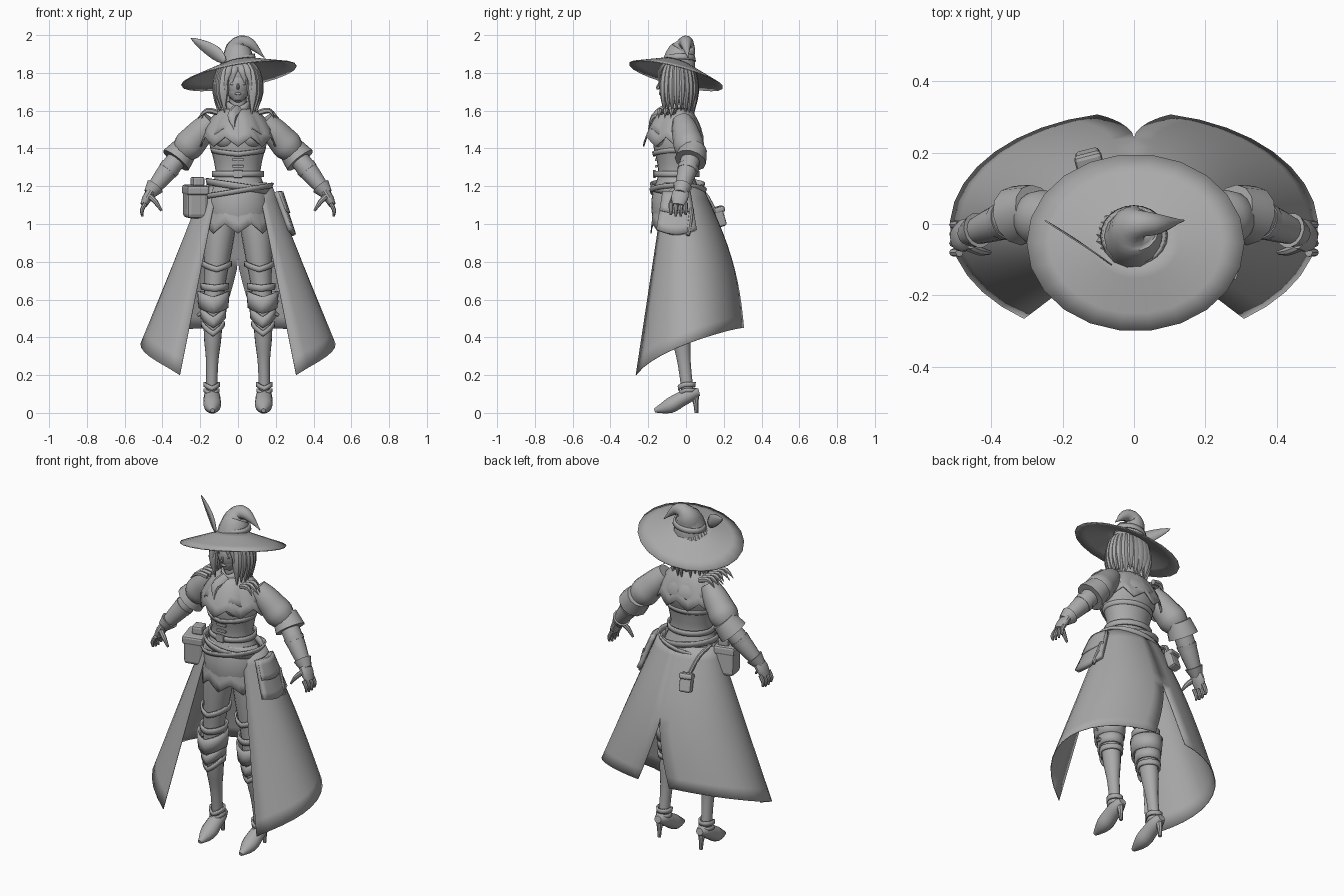
import bpy, math, random
from mathutils import Vector
from math import sin, cos, pi, tau

random.seed(3)
if "Cube" in bpy.data.objects:
    bpy.data.objects.remove(bpy.data.objects["Cube"])

grey = bpy.data.materials.new("plain_grey")
grey.use_nodes = True
grey.diffuse_color = (.4, .4, .4, 1)
grey.node_tree.nodes["Principled BSDF"].inputs["Base Color"].default_value = grey.diffuse_color


def surface(name, shape, across, along, closed=False, caps=False, mirror=False, thick=0):
    """Grid surface from shape(u, v) with u and v running from zero to one; closed wraps u."""
    columns = across if closed else across + 1
    verts = [tuple(shape(i / across, j / along)) for j in range(along + 1) for i in range(columns)]
    faces = [(j * columns + i, j * columns + (i + 1) % columns,
              (j + 1) * columns + (i + 1) % columns, (j + 1) * columns + i)
             for j in range(along) for i in range(across)]
    if caps:
        faces += [tuple(reversed(range(columns))), tuple(range(along * columns, len(verts)))]
    mesh = bpy.data.meshes.new(name)
    mesh.from_pydata(verts, [], faces)
    mesh.materials.append(grey)
    part = bpy.data.objects.new(name, mesh)
    bpy.context.collection.objects.link(part)
    if thick:
        shell = part.modifiers.new("thickness", 'SOLIDIFY')
        shell.thickness, shell.offset = thick, 0
    if mirror:
        part.modifiers.new("mirror", 'MIRROR')
    bpy.ops.object.select_all(action='DESELECT')
    part.select_set(True)
    bpy.context.view_layer.objects.active = part
    bpy.ops.object.shade_smooth_by_angle(angle=math.radians(40))


def spline(points, t):
    """Catmull-Rom sample through a list of vectors or numbers."""
    last = len(points) - 1
    i = min(int(t * last), last - 1)
    k = t * last - i
    a, b, c, d = (points[max(0, min(last, i + step))] for step in (-1, 0, 1, 2))
    return b + (c - a) * (k / 2) + (a * 2 - b * 5 + c * 4 - d) * (k * k / 2) + (b * 3 - a - c * 3 + d) * (k ** 3 / 2)


def limb(name, path, radii, depth=1, sides=14, steps=3, reference=(0, 1, 0), **options):
    """Rounded loft along a path; depth is the thickness relative to the width."""
    path, reference = [Vector(p) for p in path], Vector(reference)

    def shape(u, v):
        tangent = (spline(path, min(1, v + .02)) - spline(path, max(0, v - .02))).normalized()
        front = (reference - tangent * tangent.dot(reference)).normalized()
        width = max(spline(radii, v), .002)
        return spline(path, v) + front.cross(tangent) * cos(u * tau) * width + front * sin(u * tau) * width * depth
    surface(name, shape, sides, (len(path) - 1) * steps, closed=True, caps=True, **options)


def band(name, centre, radius, height, depth=1, flare=1, dip=0, tilt=0, **options):
    """Strap whose front can dip to a point and which can slope sideways."""
    def shape(u, v):
        angle, width = u * tau - pi / 2, radius * (1 + (flare - 1) * v)
        point = max(0, 1 - 5 * min(u, 1 - u))
        return Vector(centre) + Vector((width * cos(angle), width * depth * sin(angle),
                                        height * (v - .5) - dip * point + tilt * cos(angle)))
    surface(name, shape, 24, 2, closed=True, thick=.01, **options)


def ball(name, centre, size, **options):
    def shape(u, v):
        ring = sin(pi * max(.01, min(v, .99)))
        return Vector(centre) + Vector((size[0] * ring * cos(u * tau), size[1] * ring * sin(u * tau), -size[2] * cos(v * pi)))
    surface(name, shape, 18, 12, closed=True, caps=True, **options)


def box(name, centre, size, yaw=0, lean=0, bevel=.012):
    bpy.ops.mesh.primitive_cube_add(size=1, location=centre, rotation=(lean, 0, yaw))
    part = bpy.context.object
    part.name, part.scale = name, size
    bpy.ops.object.transform_apply(location=False, rotation=False)
    part.data.materials.append(grey)
    soft = part.modifiers.new("soft_edges", 'BEVEL')
    soft.width, soft.segments = bevel, 2


def zigzag(u, teeth):
    return abs((u * teeth) % 1 - .5) * 2


# Landmarks of the left limbs, mirrored to the right
shoulder, elbow = Vector((.14, -.02, 1.55)), Vector((.31, .03, 1.36))
wrist, knuckles = Vector((.47, -.03, 1.16)), Vector((.5, -.04, 1.1))
hip, knee, ankle = Vector((.09, -.04, 1.05)), Vector((.13, -.05, .6)), Vector((.14, .01, .1))


def leg_at(z):
    top, bottom = (hip, knee) if z > knee.z else (knee, ankle)
    return top.lerp(bottom, (top.z - z) / (top.z - bottom.z))


# Hat: tilted brim, drooping crown, band and feather
def brim(u, v):
    reach = .2 + .8 * v
    x, y = .305 * reach * cos(u * tau), .248 * reach * sin(u * tau)
    return x + .005, y - .053, 1.785 + x / 6 - y / 4 + .1 * (1 - reach)


surface("hat_brim", brim, 22, 4, closed=True, thick=.006)
limb("hat_crown", [(0, -.04, 1.84), (0, -.03, 1.89), (0, -.01, 1.93), (.02, 0, 1.96), (.07, 0, 1.95), (.14, .01, 1.88)],
     [.092, .08, .064, .04, .028, 0])
band("hat_band", (0, -.033, 1.875), .09, .028, depth=.9, flare=.93, tilt=.012)
quill = [Vector((-.07, -.11, 1.86)), Vector((-.14, -.06, 1.92)), Vector((-.25, .01, 1.985))]


def feather(u, v):
    width = .09 * sin(pi * (.1 + .9 * v))
    return spline(quill, v) + Vector((.5, -.35, .6)) * width * (u - .5)


surface("hat_feather", feather, 2, 10, thick=.004)

# Head and facial features
ball("head", (0, -.065, 1.745), (.07, .082, .1))
limb("jaw", [(0, -.07, 1.74), (0, -.09, 1.685), (0, -.105, 1.65)], [.066, .052, .018])
limb("nose", [(0, -.14, 1.75), (0, -.153, 1.722), (0, -.143, 1.715)], [.004, .008, .005], sides=6)
ball("lips", (0, -.138, 1.69), (.018, .006, .007))
ball("eye", (.027, -.134, 1.742), (.015, .007, .007), mirror=True)

# Hair: cap, hanging strands and short fringe
ball("hair_cap", (0, -.05, 1.79), (.1, .095, .08))
strands = 19
for i in range(strands):
    angle = -pi / 2 + .8 + i * (tau - 1.6) / (strands - 1)
    outward = Vector((cos(angle), .9 * sin(angle), 0))
    tip = 1.59 + random.uniform(-.03, .03)
    limb("hair_strand", [outward * reach + Vector((0, -.05, z)) for reach, z in
                         ((.06, 1.85), (.095, 1.8), (.108, 1.7), (.1, tip))], [.02, .026, .028, 0], depth=.8, sides=8)
for root, tip in ((-.05, -.075), (-.02, -.03), (.02, .04), (.05, .075)):
    limb("fringe_strand", [(root / 2, -.11, 1.84), (root, -.14, 1.81), (tip, -.138, 1.78 - abs(tip))],
         [.02, .018, 0], depth=.5, sides=8)

# Torso, neck, bust and corset fittings
widths = [.15, .165, .155, .12, .13, .152, .145, .05]
limb("torso", [(0, -.052 + .02 * (i > 5), 1 + .6 * i / (len(widths) - 1)) for i in range(len(widths))],
     widths, depth=.8, sides=24)
limb("neck", [(0, -.04, 1.58), (0, -.05, 1.7)], [.048, .042])
ball("bust", (.062, -.115, 1.46), (.068, .065, .065), mirror=True)
band("corset_top", (0, -.055, 1.39), .136, .025, depth=.84, flare=1.05, dip=.02)
for i in range(2):
    box("corset_buckle", (0, -.157, 1.305 + i * .035), (.06, .014, .014), bevel=.004)


# Shoulder mantle in two jagged layers, collar, scarf and plumes
def add_mantle(name, lift, size, teeth):
    def shape(u, v):
        angle, reach = u * tau - pi / 2, size * (.3 + .7 * v ** .75)
        y = (.125 + .065 * max(0, -sin(angle)) ** 2) * reach * sin(angle) - .035
        return .2 * reach * cos(angle), y, 1.61 - (.15 - lift) * v ** 1.5 - v * v * .05 * zigzag(u, teeth)
    surface(name, shape, teeth * 4, 6, closed=True, thick=.008)


add_mantle("mantle_lower", 0, 1, 9)
add_mantle("mantle_upper", .045, .9, 7)
band("collar", (0, -.05, 1.625), .06, .05, flare=.9, dip=.03)
limb("scarf_tail", [(0, -.11, 1.61), (-.03, -.17, 1.57), (-.02, -.2, 1.5)], [.03, .026, 0], depth=.6, sides=8)
for side, count in ((-1, 6), (1, 3)):
    for i in range(count):
        y = i * .032 - .13
        limb("shoulder_plume", [(side * .11, y, 1.59), (side * .165, y - .01, 1.6),
                                (side * random.uniform(.19, .22), y - .015, 1.56)], [.015, .014, 0], sides=6)

# Arms: puffed sleeve, flared cuff, forearm, glove and fingers
limb("sleeve", [shoulder.lerp(elbow, i / 4) for i in range(5)], [.052, .068, .076, .08, .05], sides=16, mirror=True)
limb("sleeve_cuff", [elbow.lerp(wrist, k) for k in (-.2, 0, .12)], [.07, .08, .085], sides=12, mirror=True)
limb("forearm", [elbow.lerp(wrist, i / 3) for i in range(4)], [.05, .052, .044, .03], mirror=True)
limb("forearm_strap", [elbow.lerp(wrist, k) for k in (.3, .4)], [.056, .053], steps=1, mirror=True)
limb("glove_cuff", [elbow.lerp(wrist, k) for k in (1, .8)], [.032, .05], steps=1, mirror=True)
limb("palm", [elbow.lerp(wrist, .95), wrist.lerp(knuckles, .4), knuckles], [.024, .025, .018], depth=1.8, mirror=True)
for i in range(4):
    base = knuckles + Vector((-.01, i * .026 - .04, .01))
    limb("finger", [base, base + Vector((.018, 0, -.035)), base + Vector((.016, 0, abs(i - 1.5) * .008 - .075))],
         [.012, .011, .006], sides=8, mirror=True)
limb("thumb", [wrist + Vector((0, -.03, -.01)), wrist + Vector((-.035, -.045, -.045)), wrist + Vector((-.065, -.05, -.09))],
     [.015, .013, .006], sides=8, mirror=True)

# Belts
band("waist_belt", (0, -.05, 1.265), .132, .03, depth=.88)
band("hip_belt", (0, -.045, 1.2), .16, .035, depth=.84, flare=1.05, tilt=-.025)
band("pouch_belt", (0, -.042, 1.175), .176, .025, depth=.8, flare=1.05, tilt=.03)
box("belt_buckle", (0, -.167, 1.265), (.05, .016, .042), bevel=.005)


# Long coat skirt, open in front and slit at the back
def coat(u, v):
    slit = max(0, v - .55) / .45 * .2
    angle = -.93 + u * (pi / 2 - slit + .93)
    waist = Vector((.18 * cos(angle), .11 * sin(angle) - .025, 1.2))
    hem = Vector((.515 * cos(angle), .32 * sin(angle) - .008, .2 + .25 * sin(u * pi / 2) ** .85))
    bulge = Vector((0, .04 * max(0, sin(angle)) * sin(v * pi), 0))
    return waist.lerp(hem, v) + bulge


surface("coat_skirt", coat, 14, 12, mirror=True, thick=.004)


# Short front apron with a pointed hem
def apron(u, v):
    angle, hem = pi + u * pi, .95 + .05 * zigzag(u + .125, 4)
    return (.15 + .035 * v) * cos(angle), (.125 + .03 * v) * sin(angle) - .03, 1.22 + (hem - 1.22) * v


surface("apron", apron, 32, 5, thick=.006)

# Legs with straps, knee guards and chevron boots
girths = [.085, .082, .074, .064, .055, .052, .05, .045, .034, .03, .03]
limb("leg", [leg_at(hip.z + (ankle.z - hip.z) * i / (len(girths) - 1)) for i in range(len(girths))],
     girths, depth=1.1, sides=18, mirror=True)
for name, z, radius, height, dip in (
        ("thigh_strap_top", .79, .075, .03, .03), ("knee_strap", .67, .068, .035, .01),
        ("boot_cuff", .6, .074, .09, .03), ("knee_plate", .53, .062, .06, .05), ("shin_chevron", .47, .057, .03, .05),
        ("ankle_cuff", .15, .038, .025, .02), ("ankle_strap", .12, .037, .02, .02)):
    band(name, leg_at(z), radius, height, depth=1.1, flare=1 + height, dip=dip, mirror=True)
for z in (.6, .53):
    buckle = leg_at(z) + Vector((.06, -.01, 0))
    limb("leg_buckle", [buckle, buckle + Vector((.025, 0, -.015))], [.014, .008], sides=6, steps=1, mirror=True)

# High-heeled shoes
limb("shoe", [(.138, .07, .11), (.138, .03, .1), (.137, -.03, .07), (.136, -.09, .036), (.135, -.167, .012)],
     [.022, .04, .045, .045, .012], depth=.9, reference=(0, .3, 1), mirror=True)
limb("heel", [(.138, .045, .1), (.138, .052, .05), (.138, .055, 0)], [.026, .014, .01], sides=8, mirror=True)

# Hip pouch, side satchel and back pouch
box("hip_pouch", (-.225, -.07, 1.115), (.115, .12, .165), yaw=.25, lean=.06, bevel=.02)
box("hip_pouch_flap", (-.225, -.073, 1.18), (.122, .13, .05), yaw=.25, lean=.06)
box("hip_pouch_book", (-.215, -.06, 1.225), (.065, .07, .05), yaw=.25)


def satchel(u, v):
    bow = sin(u * pi)
    return .2 + .075 * v + .02 * bow, (u - .5) * (.14 + .07 * v) - .05, 1.17 - .2 * v - .025 * v * bow


surface("side_satchel", satchel, 8, 6, thick=.025)
surface("satchel_flap", lambda u, v: Vector(satchel(u, v / 2)) + Vector((.015, 0, 0)), 8, 4, thick=.01)
limb("satchel_tassel", [(.25, .03, 1.08), (.275, .02, 1), (.295, .01, .94)], [.012, .014, .01], sides=8)
box("back_pouch", (-.125, .175, 1.035), (.07, .05, .1), yaw=.25, lean=.3)
box("back_pouch_flap", (-.125, .17, 1.075), (.078, .06, .035), yaw=.25, lean=.3)
limb("back_pouch_strap", [(-.16, 0, 1.2), (-.15, .09, 1.17), (-.125, .145, 1.08)], [.012, .012, .012], sides=8)
